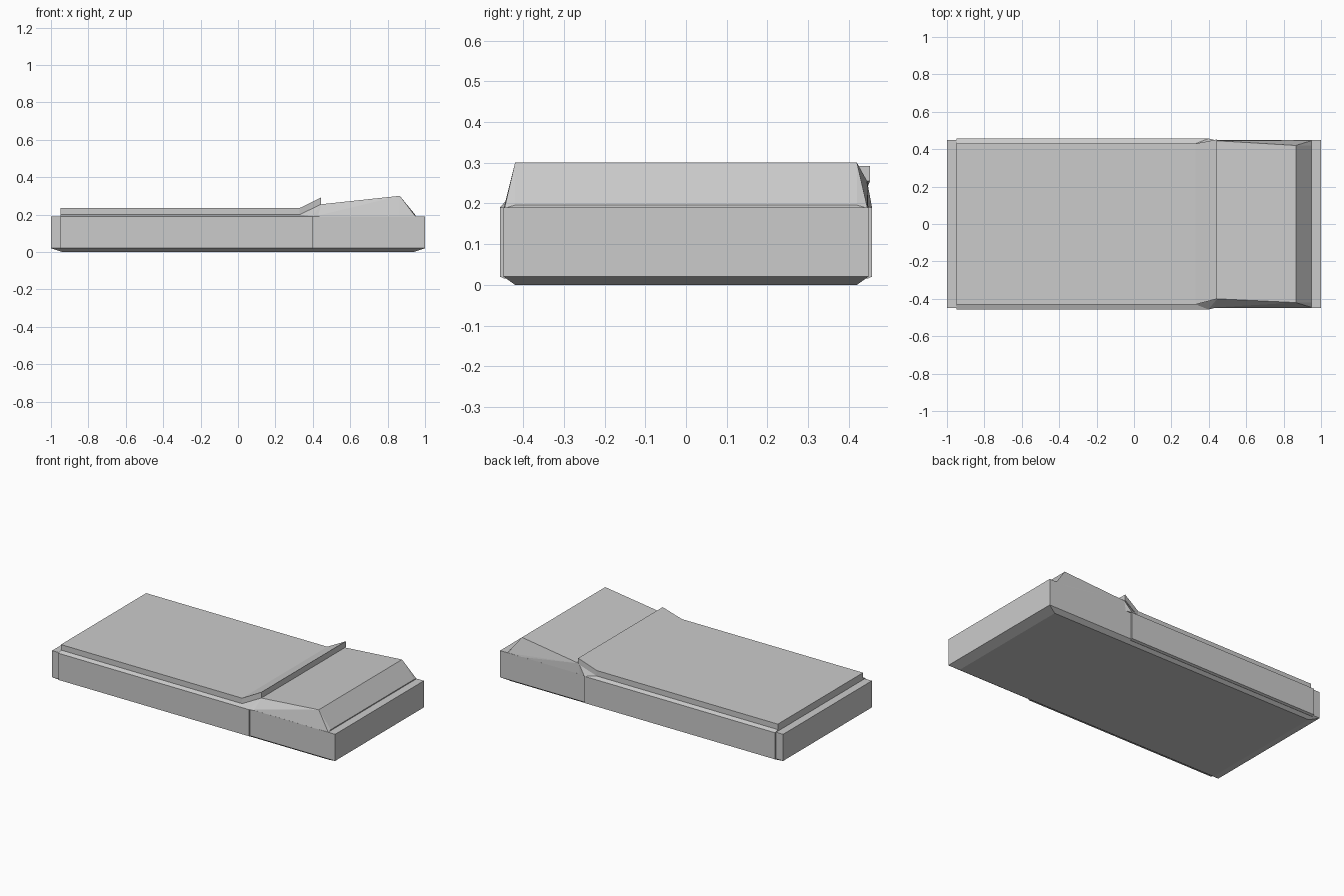
import bpy, bmesh

if "Cube" in bpy.data.objects:
    bpy.data.objects.remove(bpy.data.objects["Cube"])


def finish(name, bm):
    bmesh.ops.recalc_face_normals(bm, faces=bm.faces)
    mesh = bpy.data.meshes.new(name)
    bm.to_mesh(mesh)
    bm.free()
    obj = bpy.data.objects.new(name, mesh)
    bpy.context.collection.objects.link(obj)
    return obj


def loft(name, sections):
    """Join rings that all have the same number of points and cap both ends."""
    bm = bmesh.new()
    rings = [[bm.verts.new(p) for p in s] for s in sections]
    n = len(rings[0])
    for a, b in zip(rings, rings[1:]):
        for i in range(n):
            j = (i + 1) % n
            bm.faces.new((a[i], a[j], b[j], b[i]))
    bm.faces.new(rings[0])
    bm.faces.new(rings[-1])
    return finish(name, bm)


def rect(x0, x1, y, z):
    return [(x0, -y, z), (x1, -y, z), (x1, y, z), (x0, y, z)]


def hull(name, points):
    bm = bmesh.new()
    for p in points:
        bm.verts.new(p)
    res = bmesh.ops.convex_hull(bm, input=bm.verts)
    junk = {v for v in res["geom_interior"] + res["geom_unused"]
            if isinstance(v, bmesh.types.BMVert)}
    bmesh.ops.delete(bm, geom=list(junk), context='VERTS')
    bmesh.ops.dissolve_limit(bm, angle_limit=0.005, verts=bm.verts, edges=bm.edges)
    return finish(name, bm)


# Body slab with chamfered underside
loft("body", [rect(-0.94, 0.94, 0.42, 0), rect(-1, 1, 0.448, 0.02),
              rect(-1, 1, 0.448, 0.19)])

# Slightly wider casing along the rear section, ledge sloping up to the plate
loft("side_casing", [rect(-0.95, 0.398, 0.445, 0.015), rect(-0.95, 0.398, 0.457, 0.02),
                     rect(-0.95, 0.398, 0.457, 0.19), rect(-0.95, 0.33, 0.43, 0.2)])

# Top plate with upturned lip: x, y min, y max, z bottom, z top
plate = [(-0.95, -0.43, 0.43, 0.195, 0.235), (0.33, -0.43, 0.43, 0.2, 0.235),
         (0.445, -0.40, 0.452, 0.255, 0.292)]
loft("top_plate", [[(x, a, lo), (x, b, lo), (x, b, hi), (x, a, hi)]
                   for x, a, b, lo, hi in plate])

# Wedge filling the space below the lip
hull("lip_support", [(0.33, -0.43, 0.2), (0.33, 0.43, 0.2),
                     (0.398, -0.457, 0.19), (0.398, 0.457, 0.19),
                     (0.445, -0.40, 0.255), (0.445, 0.445, 0.255),
                     (0.445, -0.446, 0.19), (0.445, 0.446, 0.19)])

# Raised head block with sloping nose and corner facets
head = [(0.445, -0.40, 0.255), (0.445, 0.445, 0.255)]
for s in (-1, 1):
    head += [(0.40, s * 0.448, 0.188), (0.86, s * 0.448, 0.188),
             (0.95, s * 0.446, 0.188), (0.95, s * 0.42, 0.196),
             (0.865, s * 0.42, 0.30)]
hull("head_block", head)
